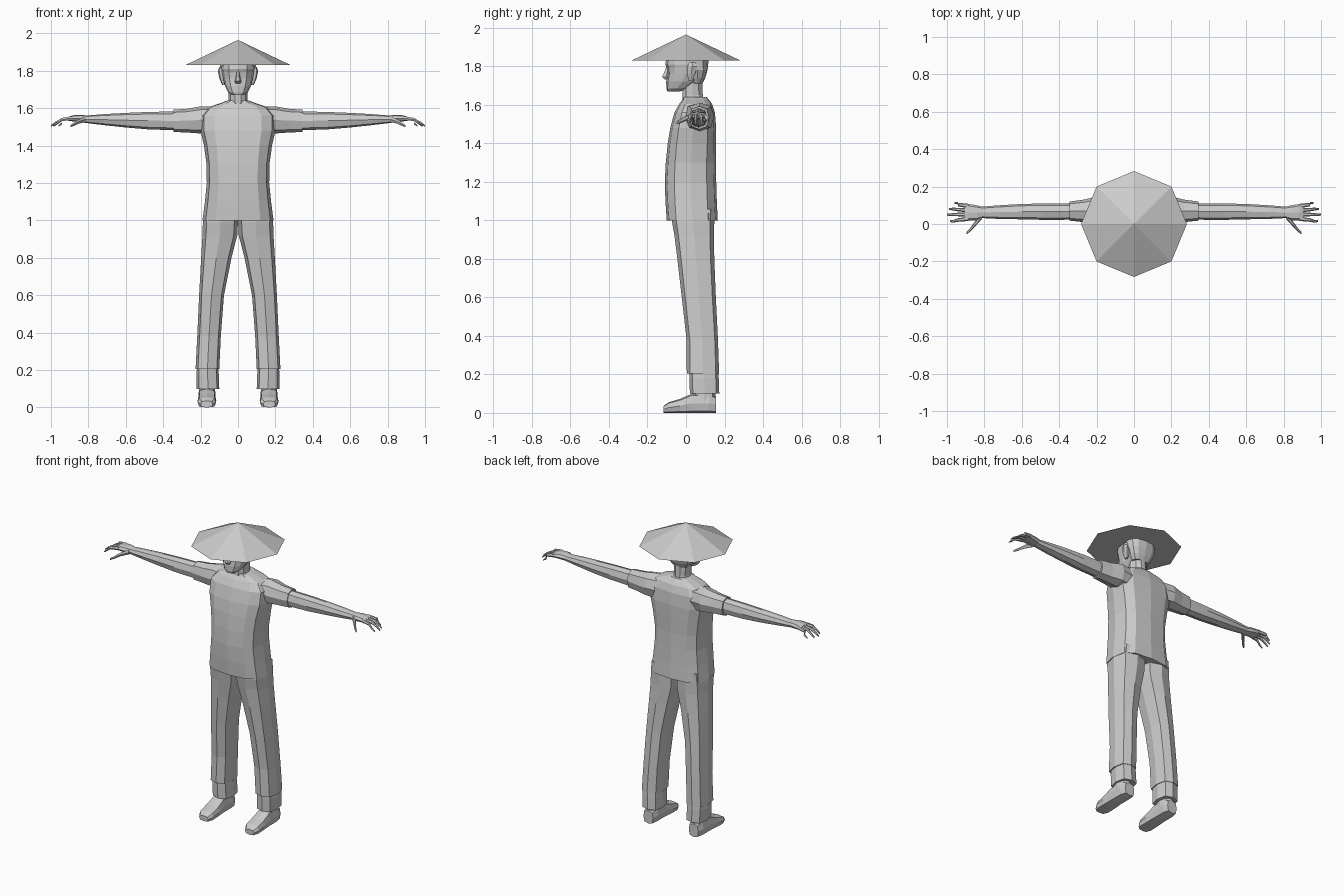
import bpy
import bmesh
from math import cos, sin, pi, copysign

default_cube = bpy.data.objects.get("Cube")
if default_cube:
    bpy.data.objects.remove(default_cube, do_unlink=True)

grey = bpy.data.materials.new("plain grey")
grey.use_nodes = True
tone = (0.6, 0.6, 0.6, 1)
grey.diffuse_color = tone
grey.node_tree.nodes["Principled BSDF"].inputs["Base Color"].default_value = tone


def place(axis, along, a, b):
    """Turn a section point into a position; the loft runs along the axis."""
    return {"x": (along, a, b), "y": (a, along, b), "z": (a, b, along)}[axis]


def finish(name, bm, mirror):
    bmesh.ops.recalc_face_normals(bm, faces=bm.faces)
    mesh = bpy.data.meshes.new(name)
    bm.to_mesh(mesh)
    bm.free()
    mesh.materials.append(grey)
    obj = bpy.data.objects.new(name, mesh)
    bpy.context.collection.objects.link(obj)
    if mirror:
        modifier = obj.modifiers.new("other side", "MIRROR")
        modifier.use_clip = False
        modifier.use_mirror_merge = False
    return obj


def loft(name, axis, rings, sides=8, boxiness=2.5, mirror=True):
    """Skin rings of (position, a low, a high, b low, b high) with rounded sections."""
    def rounded(value):
        return copysign(abs(value) ** (2 / boxiness), value)

    bm = bmesh.new()
    loops = []
    for along, a_low, a_high, b_low, b_high in rings:
        loop = []
        for i in range(sides):
            angle = 2 * pi * i / sides
            a = (a_low + a_high + (a_high - a_low) * rounded(cos(angle))) / 2
            b = (b_low + b_high + (b_high - b_low) * rounded(sin(angle))) / 2
            loop.append(bm.verts.new(place(axis, along, a, b)))
        loops.append(loop)
    for lower, upper in zip(loops, loops[1:]):
        for i in range(sides):
            j = (i + 1) % sides
            bm.faces.new((lower[i], lower[j], upper[j], upper[i]))
    bm.faces.new(loops[0])
    bm.faces.new(loops[-1])
    return finish(name, bm, mirror)


def central(name, rings, sides=12, boxiness=2.5):
    """Upright loft that is symmetric left to right: (z, half width, front, back)."""
    full = [(z, -half, half, front, back) for z, half, front, back in rings]
    return loft(name, "z", full, sides, boxiness, mirror=False)


def finger(name, path, radius):
    """Tapering digit through (x, y, z) joints."""
    rings = []
    for step, (x, y, z) in enumerate(path):
        r = radius * (1 - 0.2 * step)
        rings.append((x, y - r, y + r, z - r, z + r))
    return loft(name, "x", rings, sides=6, boxiness=2)


# Conical straw hat with eight flat panels
bm = bmesh.new()
bmesh.ops.create_cone(bm, cap_ends=True, segments=8, radius1=0.283, radius2=0, depth=0.135)
bmesh.ops.translate(bm, verts=bm.verts, vec=(0, 0, 1.8975))
hat = finish("hat", bm, False)

# Shirt body, ending in the collar
central("shirt", [
    (1.0, .19, -.1, .165),
    (1.1, .177, -.107, .16),
    (1.2, .167, -.11, .157),
    (1.3, .168, -.105, .155),
    (1.4, .182, -.095, .157),
    (1.48, .2, -.082, .157),
    (1.56, .2, -.06, .15),
    (1.605, .16, -.035, .135),
    (1.625, .1, -.02, .12),
    (1.64, .062, -.015, .108),
], boxiness=3)

# Neck and head
central("neck", [
    (1.58, .058, -.02, .1),
    (1.65, .05, -.022, .09),
    (1.76, .052, -.02, .085),
], sides=10, boxiness=2)
central("head", [
    (1.67, .03, -.097, -.03),
    (1.685, .052, -.102, .01),
    (1.72, .07, -.103, .065),
    (1.76, .08, -.097, .09),
    (1.79, .085, -.1, .1),
    (1.81, .088, -.108, .11),
    (1.85, .085, -.1, .11),
], boxiness=2.4)
central("nose", [
    (1.732, .014, -.112, -.08),
    (1.745, .018, -.127, -.08),
    (1.77, .011, -.115, -.08),
    (1.8, .009, -.104, -.08),
], sides=6, boxiness=2)
central("hair", [
    (1.71, .056, .03, .085),
    (1.74, .076, .02, .1),
    (1.78, .092, .01, .112),
    (1.84, .096, -.03, .118),
])
loft("ear", "z", [
    (1.725, .07, .085, .01, .035),
    (1.76, .07, .1, .005, .05),
    (1.8, .07, .108, .005, .06),
    (1.82, .07, .1, .015, .05),
], sides=6)

# Sleeves and bare forearms
loft("sleeve", "x", [
    (.12, -.02, .14, 1.46, 1.61),
    (.2, 0, .147, 1.465, 1.61),
    (.27, .01, .13, 1.47, 1.597),
    (.345, .018, .12, 1.473, 1.592),
])
loft("forearm", "x", [
    (.33, .023, .11, 1.482, 1.583),
    (.48, .022, .11, 1.487, 1.58),
    (.6, .025, .107, 1.497, 1.575),
    (.72, .027, .1, 1.51, 1.568),
    (.82, .032, .092, 1.522, 1.56),
])

# Hands
loft("palm", "x", [
    (.8, .035, .09, 1.523, 1.56),
    (.84, .02, .1, 1.525, 1.565),
    (.885, .018, .107, 1.53, 1.562),
    (.905, .022, .104, 1.533, 1.555),
])
# Each digit: name, side position at the knuckle and tip, tip distance
for name, root, tip, reach in (
    ("index_finger", .028, .015, .985),
    ("middle_finger", .052, .05, 1.0),
    ("ring_finger", .074, .08, .99),
    ("little_finger", .096, .112, .96),
):
    middle = (root + tip) / 2
    finger(name, [
        (.885, root, 1.547),
        (.94, middle, 1.54),
        (reach - .02, tip, 1.52),
        (reach, tip, 1.505),
    ], radius=.012)
finger("thumb", [
    (.815, .04, 1.54),
    (.85, .0, 1.53),
    (.875, -.03, 1.515),
    (.895, -.048, 1.505),
], radius=.017)

# Trousers: legs meet above the crotch, with a narrower cuff below
loft("trouser_leg", "z", [
    (1.06, 0, .18, -.075, .15),
    (.99, 0, .188, -.072, .147),
    (.92, .004, .19, -.06, .145),
    (.8, .035, .197, -.045, .147),
    (.6, .075, .208, -.022, .155),
    (.38, .092, .218, .003, .166),
    (.205, .1, .227, .004, .172),
], boxiness=3)
loft("trouser_cuff", "z", [
    (.24, .107, .217, .018, .165),
    (.18, .103, .222, .018, .17),
    (.1, .1, .221, .02, .173),
], boxiness=3)

# Shoes
loft("ankle", "z", [
    (.05, .12, .212, .03, .155),
    (.16, .125, .205, .04, .15),
])
loft("shoe", "y", [
    (.157, .13, .2, 0, .085),
    (.12, .12, .212, 0, .1),
    (.03, .12, .213, 0, .1),
    (-.03, .116, .216, 0, .073),
    (-.09, .117, .216, 0, .055),
    (-.118, .135, .2, 0, .035),
], boxiness=3.5)
